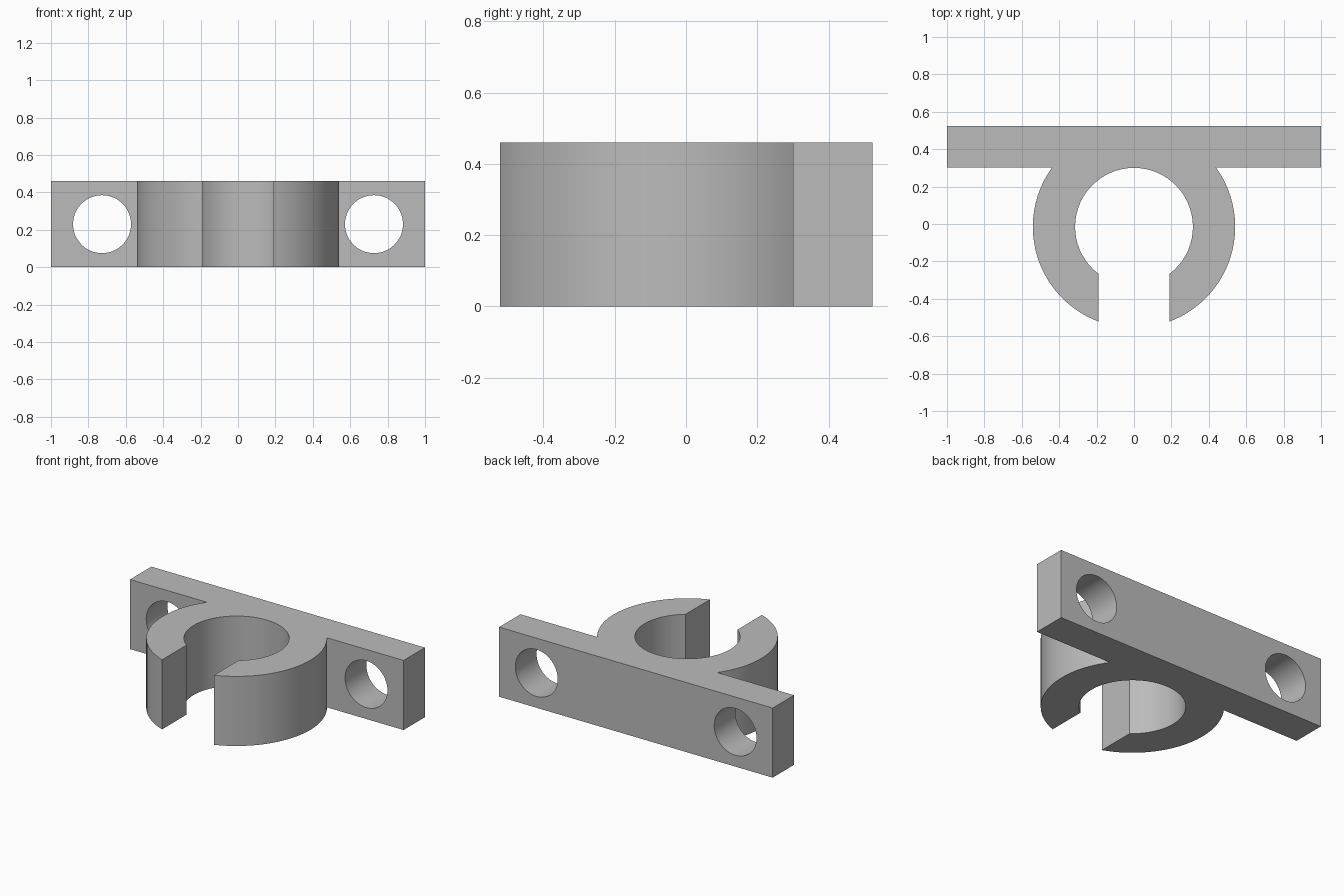
import bpy, bmesh
from math import sin, cos, asin, pi

cube = bpy.data.objects.get("Cube")
if cube:
    bpy.data.objects.remove(cube, do_unlink=True)

HEIGHT = 0.46
BACK, PLATE_FRONT = 0.523, 0.301
RING_Y, R_OUT, R_IN = -0.015, 0.541, 0.315
GAP = 0.19                      # half width of the clip opening
HOLE_X, HOLE_R = 0.727, 0.155

grey = bpy.data.materials.new("grey_plastic")
GREY = (0.5, 0.5, 0.5, 1)
grey.use_nodes = True
grey.diffuse_color = GREY
grey.node_tree.nodes["Principled BSDF"].inputs["Base Color"].default_value = GREY


def arc(radius, start, end, steps):
    """Points on a circle about the ring axis."""
    angles = [start + (end - start) * i / steps for i in range(steps + 1)]
    return [(radius * cos(a), RING_Y + radius * sin(a)) for a in angles]


# Right half of the outline: plate end, outer arc, slot wall, inner arc
join = asin((PLATE_FRONT - RING_Y) / R_OUT)
outer_end = -pi / 2 + asin(GAP / R_OUT)
inner_end = -pi / 2 + asin(GAP / R_IN)
half = [(1, BACK), (1, PLATE_FRONT)]
half += arc(R_OUT, join, outer_end, 28)
half += arc(R_IN, inner_end, pi / 2, 24)
outline = half + [(-x, y) for x, y in reversed(half[:-1])]

# Clip body: outline extruded upward
bm = bmesh.new()
base = bm.faces.new([bm.verts.new((x, y, 0)) for x, y in outline])
top = bmesh.ops.extrude_face_region(bm, geom=[base], use_keep_orig=True)
bmesh.ops.translate(bm, vec=(0, 0, HEIGHT),
                    verts=[v for v in top["geom"] if isinstance(v, bmesh.types.BMVert)])
bmesh.ops.recalc_face_normals(bm, faces=bm.faces)
mesh = bpy.data.meshes.new("clip_body")
bm.to_mesh(mesh)
bm.free()
mesh.materials.append(grey)
body = bpy.data.objects.new("clip_body", mesh)
bpy.context.collection.objects.link(body)


def select_only(obj):
    bpy.ops.object.select_all(action="DESELECT")
    obj.select_set(True)
    bpy.context.view_layer.objects.active = obj


# Screw holes through the mounting plate
for side in (-1, 1):
    bpy.ops.mesh.primitive_cylinder_add(
        vertices=48, radius=HOLE_R, depth=0.6, rotation=(pi / 2, 0, 0),
        location=(side * HOLE_X, (BACK + PLATE_FRONT) / 2, HEIGHT / 2))
    cutter = bpy.context.object
    cutter.name = "screw_hole_cutter"
    cutter.hide_render = True
    cutter.data.materials.append(grey)
    cut = body.modifiers.new("screw_hole", "BOOLEAN")
    cut.operation, cut.solver, cut.object = "DIFFERENCE", "EXACT", cutter
    select_only(body)
    bpy.ops.object.modifier_apply(modifier=cut.name)
    bpy.data.objects.remove(cutter, do_unlink=True)

select_only(body)
bpy.ops.object.shade_smooth_by_angle(angle=pi / 6)
